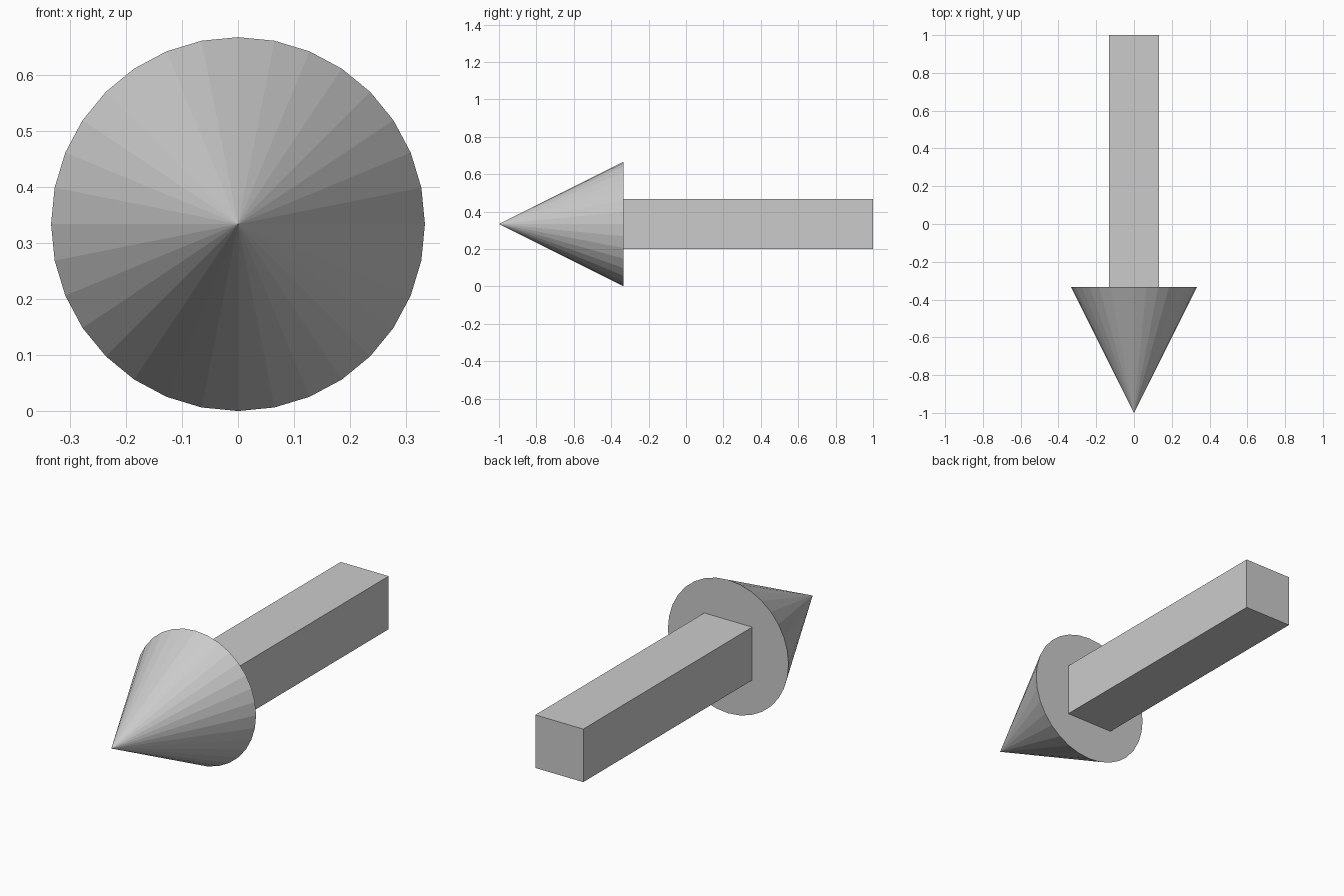
import bpy
from math import radians

if "Cube" in bpy.data.objects:
    bpy.data.objects.remove(bpy.data.objects["Cube"])

R = 1 / 3            # head radius, also the height of the axis
HEAD = 2 / 3         # head length
SHAFT = 4 / 3        # shaft length
WIDTH = 0.265        # square shaft side

# Arrow head: flat-shaded 32-sided cone with its tip towards the front
bpy.ops.mesh.primitive_cone_add(vertices=32, radius1=R, radius2=0, depth=HEAD,
                                location=(0, -1 + HEAD / 2, R),
                                rotation=(radians(90), 0, 0))
bpy.context.object.name = "arrow_head"

# Square shaft running back from the base of the head
bpy.ops.mesh.primitive_cube_add(size=1, location=(0, 1 - SHAFT / 2, R))
shaft = bpy.context.object
shaft.name = "arrow_shaft"
shaft.scale = (WIDTH, SHAFT, WIDTH)
bpy.ops.object.transform_apply(location=False, rotation=False, scale=True)
